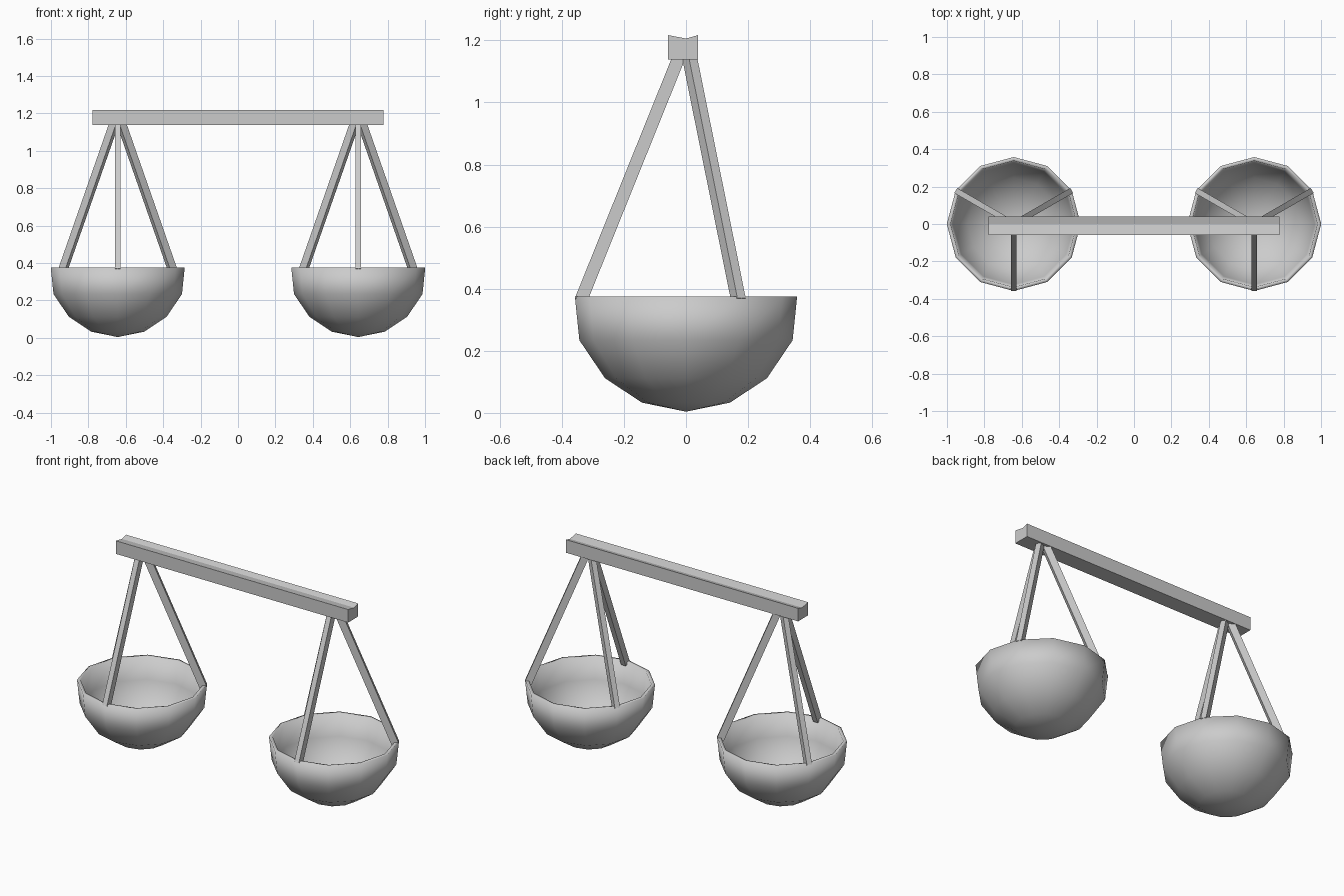
import bpy, bmesh
from math import cos, sin, tau, radians
from mathutils import Vector, Matrix

if "Cube" in bpy.data.objects:
    bpy.data.objects.remove(bpy.data.objects["Cube"])

PAN_X = 0.643


def finish(bm, name, smooth=False):
    bmesh.ops.recalc_face_normals(bm, faces=bm.faces)
    for f in bm.faces:
        f.smooth = smooth
    mesh = bpy.data.meshes.new(name)
    bm.to_mesh(mesh)
    bm.free()
    obj = bpy.data.objects.new(name, mesh)
    bpy.context.collection.objects.link(obj)
    return obj


def lathe(name, profile, x, sides=12):
    # revolve an (r, z) profile about a vertical axis at x
    bm = bmesh.new()
    pts = [bm.verts.new((x + r, 0, z)) for r, z in profile]
    edges = [bm.edges.new(p) for p in zip(pts, pts[1:])]
    bmesh.ops.spin(bm, geom=pts + edges, cent=(x, 0, 0), axis=(0, 0, 1),
                   angle=tau, steps=sides, use_duplicate=False)
    bmesh.ops.remove_doubles(bm, verts=bm.verts, dist=1e-4)
    return finish(bm, name, smooth=True)


def rod(name, a, b, tangent, width, depth):
    # square bar from a to b, its width lying along the tangent
    a, b = Vector(a), Vector(b)
    z = (b - a).normalized()
    x = Vector(tangent)
    y = z.cross(x)
    m = Matrix((x * width, y * depth, z * (b - a).length)).transposed().to_4x4()
    m.translation = (a + b) / 2
    bm = bmesh.new()
    bmesh.ops.create_cube(bm, size=1, matrix=m)
    return finish(bm, name)


# beam with a shallow V groove along its top
section = [(-0.058, 1.138), (0.039, 1.138), (0.039, 1.217), (0.0, 1.206), (-0.058, 1.217)]
bm = bmesh.new()
face = bm.faces.new([bm.verts.new((-0.778, y, z)) for y, z in section])
ext = bmesh.ops.extrude_face_region(bm, geom=[face], use_keep_orig=True)
bmesh.ops.translate(bm, vec=(1.556, 0, 0),
                    verts=[v for v in ext["geom"] if isinstance(v, bmesh.types.BMVert)])
finish(bm, "beam")

# bowl wall: outside from the bottom up, over the rim, then back down inside
bowl = [(0, 0.004), (0.142, 0.033), (0.261, 0.112), (0.3435, 0.234), (0.358, 0.375),
        (0.338, 0.375), (0.324, 0.241), (0.247, 0.126), (0.134, 0.052), (0, 0.024)]

for side, sx in (("left", -1), ("right", 1)):
    cx = sx * PAN_X
    lathe(side + "_bowl", bowl, cx)
    # three hanger rods from the rim up to the beam
    for i in range(3):
        t = radians(-90 + 120 * i)
        d = Vector((cos(t), sin(t), 0))
        foot = Vector((cx, 0, 0.362)) + d * 0.339
        top = Vector((cx, 0, 1.165)) + d * 0.015
        rod(f"{side}_hanger_rod_{i + 1}", foot, top, (-sin(t), cos(t), 0), 0.031, 0.041)
